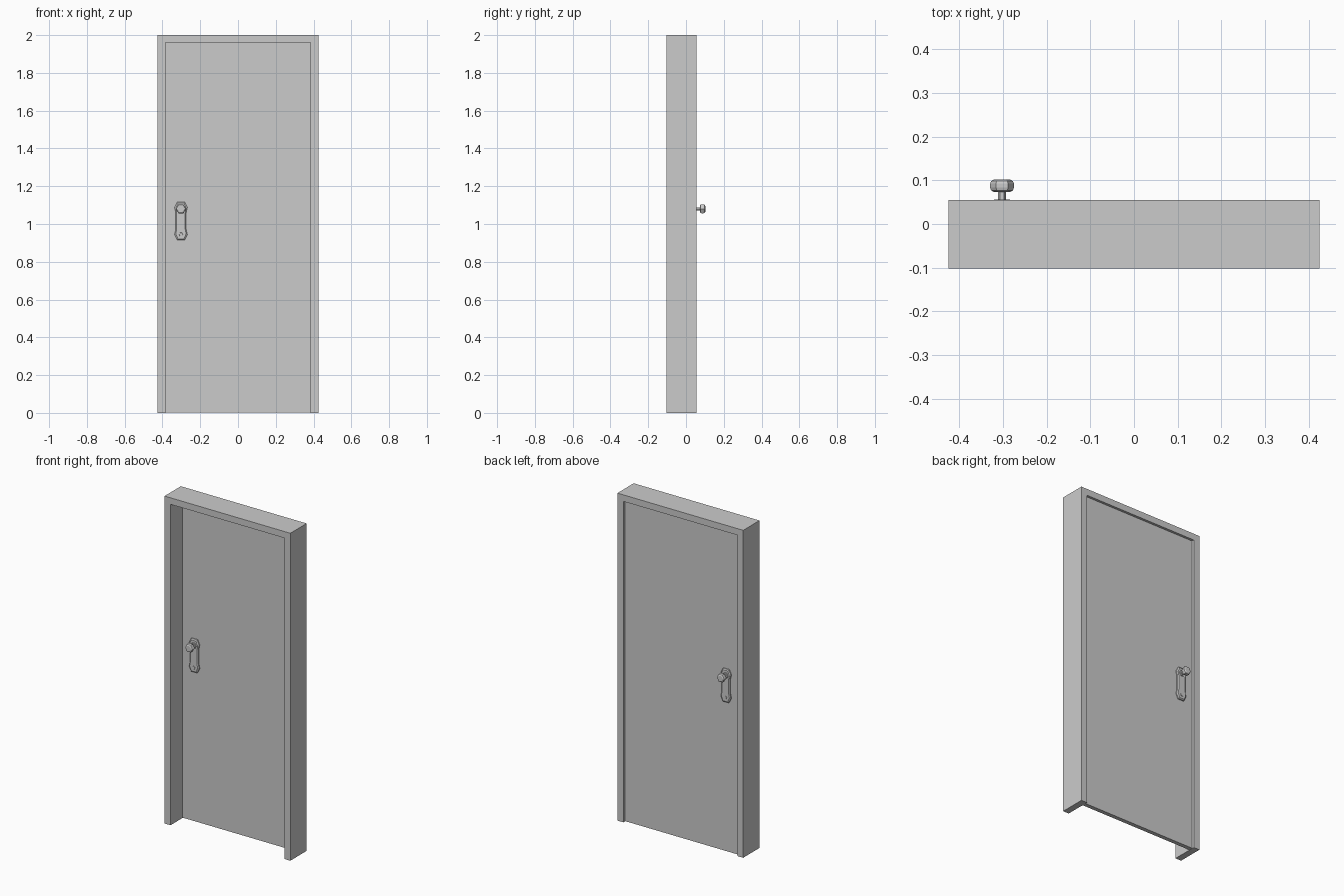
import bpy, bmesh, math

if "Cube" in bpy.data.objects:
    bpy.data.objects.remove(bpy.data.objects["Cube"])

X, Z = -0.302, 1.08            # knob axis
DOOR_F, DOOR_B = 0.015, 0.040  # door faces in y


def finish(bm, name):
    bmesh.ops.recalc_face_normals(bm, faces=bm.faces)
    me = bpy.data.meshes.new(name)
    bm.to_mesh(me)
    bm.free()
    ob = bpy.data.objects.new(name, me)
    bpy.context.collection.objects.link(ob)
    return ob


def loft(name, rings):
    """Bridge successive rings of points and cap both ends."""
    bm = bmesh.new()
    vs = [[bm.verts.new(p) for p in ring] for ring in rings]
    n = len(rings[0])
    for a, b in zip(vs, vs[1:]):
        for i in range(n):
            j = (i + 1) % n
            bm.faces.new((a[i], a[j], b[j], b[i]))
    bm.faces.new(vs[0])
    bm.faces.new(vs[-1])
    return finish(bm, name)


def extrude(name, outline, y0, y1):
    return loft(name, [[(x, y, z) for x, z in outline] for y in (y0, y1)])


def lathe(name, profile, sides, x, z):
    """Revolve (radius, y) pairs around an axis along y."""
    return loft(name, [[(x + r * math.cos(2 * math.pi * i / sides), y,
                         z + r * math.sin(2 * math.pi * i / sides))
                        for i in range(sides)] for r, y in profile])


# Door frame, open at the floor
extrude("door_frame", [(-0.425, 0), (-0.425, 2), (0.425, 2), (0.425, 0),
                       (0.385, 0), (0.385, 1.96), (-0.385, 1.96), (-0.385, 0)],
        -0.102, 0.055)

# Door leaf
extrude("door_panel", [(-0.385, 0.002), (-0.385, 1.96), (0.385, 1.96), (0.385, 0.002)],
        DOOR_F, DOOR_B)

# Handle plate half outline, offset from the plate centre
PLATE_Z = 1.016
half = [(0.020, 0.101), (0.034, 0.072), (0.028, 0.045)]
half += [(x, -z) for x, z in reversed(half)]
outline = half + [(-x, z) for x, z in reversed(half)]

# One handle set on each side of the door
for side, face, d in (("back", DOOR_B, 1), ("front", DOOR_F, -1)):
    # Bevelled plate
    loft(side + "_handle_plate",
         [[(X + x * s, face + d * y, PLATE_Z + z * t) for x, z in outline]
          for s, t, y in ((1, 1, -0.002), (1, 1, 0.007), (0.8, 0.94, 0.012))])
    # Hexagonal collar, stem and knob
    lathe(side + "_knob_collar", [(0.021, face + d * 0.008), (0.018, face + d * 0.016)], 6, X, Z)
    lathe(side + "_knob_stem", [(0.009, face + d * 0.008), (0.009, face + d * 0.038)], 6, X, Z)
    lathe(side + "_knob", [(r, face + d * y) for r, y in
                           ((0.018, 0.033), (0.025, 0.037), (0.027, 0.043),
                            (0.027, 0.053), (0.025, 0.058), (0.018, 0.062))], 6, X, Z)
    # Keyhole boss
    lathe(side + "_keyhole_boss", [(0.012, face + d * 0.008), (0.010, face + d * 0.014)], 6, X, 0.945)
